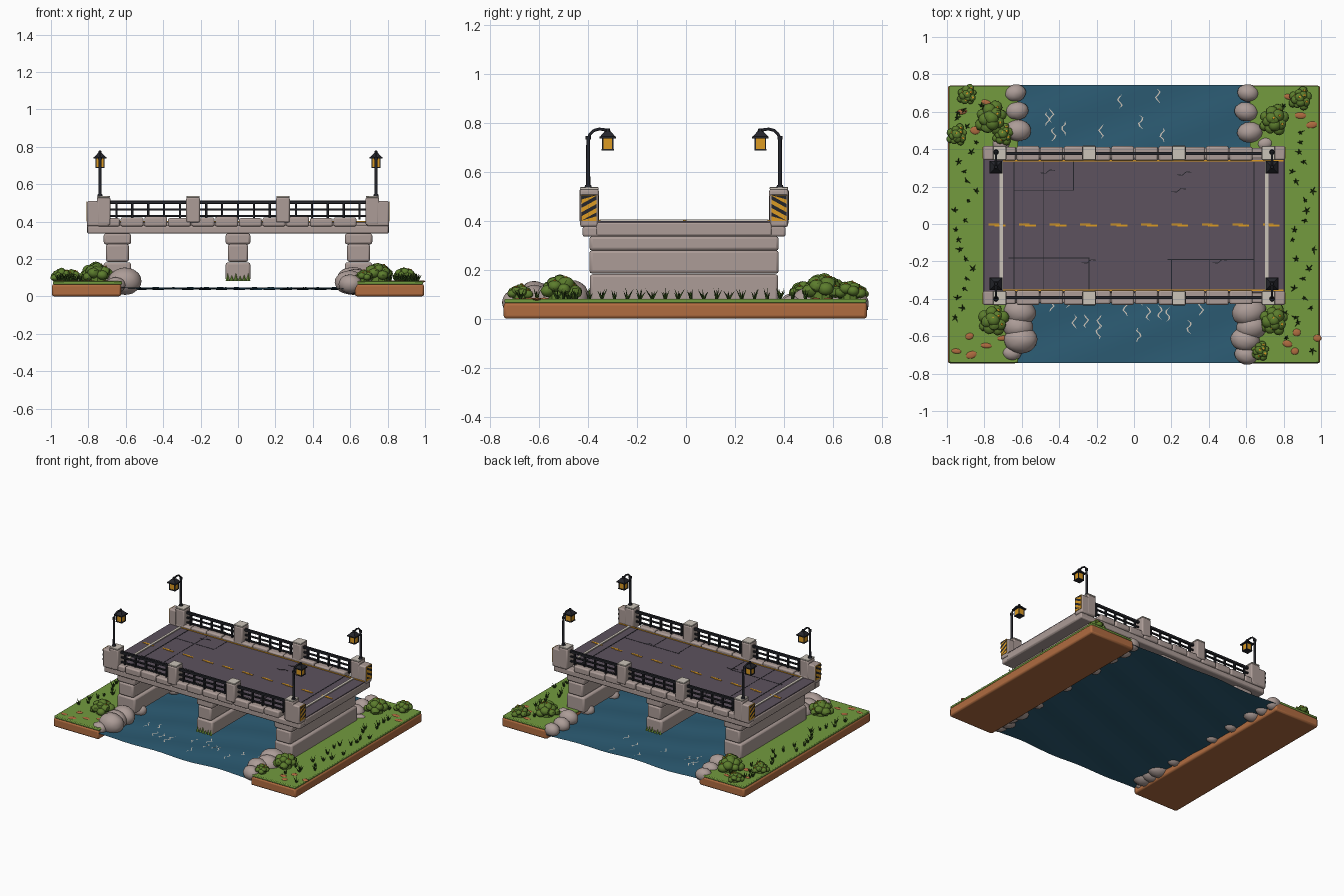
import bpy, bmesh, math, random
from mathutils import Matrix, Vector

if "Cube" in bpy.data.objects:
    bpy.data.objects.remove(bpy.data.objects["Cube"])
random.seed(7)
YC = -0.008          # bridge centre line

def mat(name, r, g, b):
    m = bpy.data.materials.new(name)
    lin = [((c / 255 + 0.055) / 1.055) ** 2.4 for c in (r, g, b)]
    m.diffuse_color = (*lin, 1)
    m.use_nodes = True
    m.node_tree.nodes["Principled BSDF"].inputs["Base Color"].default_value = m.diffuse_color
    return m
STONE = mat("warm_grey_stone", 172, 156, 151)
PALE = mat("pale_stone", 203, 195, 184)
ROAD = mat("purple_grey_asphalt", 93, 82, 94)
IRON = mat("black_iron", 36, 37, 43)
AMBER = mat("amber_yellow", 220, 155, 35)
WATER = mat("river_blue", 44, 92, 116)
GRASS = mat("grass_green", 115, 155, 62)
LEAF = mat("leaf_green", 92, 125, 45)
DARK = mat("dark_blade_green", 52, 82, 28)
SOIL = mat("brown_soil", 176, 108, 64)

class Part:
    """Gathers primitives in one mesh object."""
    def __init__(self, name, *mats):
        self.name, self.mats, self.bm = name, mats, bmesh.new()
    def tag(self, verts, mi):
        for f in {f for v in verts for f in v.link_faces}:
            f.material_index = mi
    def box(self, x0, x1, y0, y1, z0, z1, mi=0, rot=None):
        c = Matrix.Translation(((x0 + x1) / 2, (y0 + y1) / 2, (z0 + z1) / 2))
        s = Matrix.Diagonal((abs(x1 - x0), abs(y1 - y0), abs(z1 - z0), 1))
        v = bmesh.ops.create_cube(self.bm, size=1, matrix=c @ (rot or Matrix()) @ s)['verts']
        self.tag(v, mi)
    def cone(self, loc, r1, r2, h, seg=8, mi=0, rot=None):
        m = Matrix.Translation(loc) @ (rot or Matrix()) @ Matrix.Translation((0, 0, h / 2))
        v = bmesh.ops.create_cone(self.bm, cap_ends=True, segments=seg, radius1=r1, radius2=r2, depth=h, matrix=m)['verts']
        self.tag(v, mi)
    def ball(self, loc, size, sub=2, mi=0, jitter=0.0):
        m = Matrix.Translation(loc) @ Matrix.Rotation(random.uniform(-.3, .3), 4, 'Z') @ Matrix.Diagonal((*size, 1))
        v = bmesh.ops.create_icosphere(self.bm, subdivisions=sub, radius=1, matrix=m)['verts']
        for q in v:
            q.co += (q.co - Vector(loc)) * random.uniform(-jitter, jitter)
        self.tag(v, mi)
    def done(self, bevel=0, angle=40, segs=2):
        me = bpy.data.meshes.new(self.name)
        self.bm.to_mesh(me)
        self.bm.free()
        for m in self.mats:
            me.materials.append(m)
        ob = bpy.data.objects.new(self.name, me)
        bpy.context.collection.objects.link(ob)
        if bevel:
            b = ob.modifiers.new("bevel", 'BEVEL')
            b.width, b.segments = bevel, segs
        bpy.ops.object.select_all(action='DESELECT')
        ob.select_set(True)
        bpy.context.view_layer.objects.active = ob
        bpy.ops.object.shade_smooth_by_angle(angle=math.radians(angle))
        return ob

# banks: soil block with grass slab on top
soil, grass = Part("bank_soil", SOIL), Part("bank_grass", GRASS)
for s in (-1, 1):
    soil.box(s * .625, s * .995, -.745, .74, 0, .066)
    grass.box(s * .62, s * .99, -.742, .737, .064, .081)
soil.done(.012)
grass.done(.005)

# rippled river sheet
w = Part("river", WATER)
bmesh.ops.create_grid(w.bm, x_segments=48, y_segments=48, size=1)
wave = lambda x, y: .042 + .004 * math.sin(13 * x + 4 * y) + .003 * math.sin(19 * y - 7 * x)
for v in w.bm.verts:
    x, y = v.co.x * .635, v.co.y * .743
    v.co = (x, y, wave(x, y))
w.done(angle=80)

# pale wiggly current streaks
st = Part("water_streaks", PALE)
for i in range(24):
    x, y = random.uniform(-.5, .5), (1 if i < 9 else -1) * random.uniform(.42, .66)
    pts = [(x + .012 * math.sin(k * 1.6 + i), y + k * .015) for k in range(6)]
    prev = None
    for k, (px, py) in enumerate(pts):
        t = .004 if 0 < k < 5 else .001
        pair = [st.bm.verts.new((px + d, py, wave(px, py) + .003)) for d in (-t, t)]
        if prev:
            st.bm.faces.new((prev[0], prev[1], pair[1], pair[0]))
        prev = pair
st.done()

# layered abutments and centre pier
sup = Part("abutments_and_pier", STONE)
for cx, hw, z0 in ((-.645, .073, .07), (.645, .073, .07), (0, .066, .083)):
    for a, b, dx, dy in ((z0, .182, 0, .385), (.184, .28, -.012, .387), (.278, .337, 0, .387)):
        sup.box(cx - hw - dx, cx + hw + dx, YC - dy, YC + dy, a, b)
sup.done(.012, 50)

# moss spikes at the pier foot
moss = Part("pier_moss", GRASS)
for s in (-1, 1):
    for i in range(6):
        moss.cone((-.055 + i * .022, YC + s * .388, .083), .011, 0, random.uniform(.025, .045), 4)
moss.done()

# deck slab, end beams and curb blocks
deck = Part("deck_slab", STONE)
deck.box(-.805, .805, YC - .415, YC + .415, .335, .378)
deck.box(-.808, .808, YC - .36, YC + .36, .337, .395)
for s in (-1, 1):
    for i in range(11):
        x = -.693 + i * .1265
        deck.box(x - .061, x + .061, YC + s * .347, YC + s * (.421 + .003 * (i % 2)), .374, .418 + .004 * (i % 3))
deck.done(.009, 50)

# roadway with painted lines, joints and cracks
road = Part("roadway", ROAD)
road.box(-.803, .803, YC - .352, YC + .352, .388, .399)
road.done()
paint = Part("road_markings", AMBER, PALE, IRON)
for s in (-1, 1):
    paint.box(-.70, .80, YC + s * .341, YC + s * .351, .397, .403)
    paint.box(s * .70, s * .718, YC - .345, YC + .345, .397, .406, 1)
    paint.box(s * .638, s * .645, YC - .34, YC + .34, .397, .4005, 2)
for i in range(10):
    x = -.733 + i * .163
    paint.box(x - .045, x + .012, YC, YC + .012, .397, .402)
    paint.box(x - .012, x + .045, YC - .005, YC + .006, .397, .4025)
for x0, x1, y0, y1 in ((-.64, -.32, .178, .182), (-.325, -.321, .18, .34), (-.67, -.24, -.184, -.18),
                       (-.485, -.481, -.35, .34), (.18, .64, -.192, -.188), (.198, .202, -.35, -.19),
                       (-.242, -.238, -.35, -.18), (.40, .404, -.35, -.19)):
    paint.box(x0, x1, y0, y1, .397, .4003, 2)
for cx, cy in ((-.5, .27), (.23, .26), (-.28, -.21), (.42, -.21), (.2, .17)):
    for k in range(3):
        paint.box(cx + k * .024, cx + k * .024 + .03, cy + k * .008, cy + k * .008 + .004, .397, .4004, 2,
                  Matrix.Rotation(.7 if k % 2 else -.1, 4, 'Z'))
paint.done()

# parapet posts with pale caps
posts, caps = Part("parapet_posts", STONE), Part("post_caps", PALE)
for s in (-1, 1):
    ya, yb = YC + s * .350, YC + s * .425
    for e in (-1, 1):
        posts.box(e * .69, e * .808, ya, yb, .375, .51)
        posts.box(e * .682, e * .755, ya - s * .002, yb + s * .001, .38, .529)
        caps.box(e * .684, e * .753, ya, yb, .527, .537)
        posts.box(e * .203, e * .277, ya - s * .002, yb + s * .003, .395, .53)
        caps.box(e * .205, e * .275, ya, yb, .528, .538)
posts.done(.009, 50)
caps.done(.003)

# iron railings
rail = Part("railings", IRON)
for s in (-1, 1):
    y = YC + s * .385
    for z, t in ((.503, .009), (.465, .006), (.43, .006)):
        rail.box(-.69, .69, y - t, y + t, z - t, z + t)
    for c, hw in ((-.48, .2), (0, .2), (.48, .2)):
        for i in range(5):
            x = c - hw + .03 + i * (hw - .03) / 2
            rail.box(x - .006, x + .006, y - .009, y + .009, .41, .505)
rail.done(.002, segs=1)

# hazard panels: amber plate with slanted black stripes cut to its edges
hz = Part("hazard_panels", AMBER, IRON)
for e in (-1, 1):
    for s in (-1, 1):
        c = YC + s * .388
        hz.box(e * .806, e * .811, c - .031, c + .031, .400, .506)
        for k in range(4):
            zb = .385 + k * .034
            q = [(c - s * .031 * a, min(max(zb + d, .401), .505)) for a, d in ((-1, .0), (1, .034), (1, .05), (-1, .016))]
            vs = [hz.bm.verts.new((e * .8125, y, z)) for y, z in q]
            f = hz.bm.faces.new(vs if e * s < 0 else vs[::-1])
            f.material_index = 1
hz.done()

# street lamps: pole, curved arm, caged lantern
for e in (-1, 1):
    for s in (-1, 1):
        tag = ("left" if e < 0 else "right") + ("_front" if s < 0 else "_back")
        x, y = e * .738, YC + s * .392
        ly = YC + s * .312
        cu = bpy.data.curves.new("lamp_arm_" + tag, 'CURVE')
        cu.dimensions, cu.bevel_depth, cu.bevel_resolution = '3D', .006, 2
        sp = cu.splines.new('POLY')
        path = [(y, .735), (y - s * .008, .755), (y - s * .025, .77), (y - s * .045, .775), (y - s * .065, .773), (ly, .765)]
        sp.points.add(len(path) - 1)
        for p, (a, b) in zip(sp.points, path):
            p.co = (x, a, b, 1)
        cu.materials.append(IRON)
        bpy.context.collection.objects.link(bpy.data.objects.new(cu.name, cu))
        L = Part("street_lamp_" + tag, IRON, AMBER)
        L.cone((x, y, .53), .009, .0075, .21, 10)
        L.cone((x, y, .535), .015, .012, .012, 10)
        L.cone((x, y, .732), .011, .011, .014, 10)
        L.box(x - .021, x + .021, ly - .021, ly + .021, .692, .74, 1)
        for a in (-1, 1):
            for b in (-1, 1):
                L.box(x + a * .018, x + a * .024, ly + b * .018, ly + b * .024, .69, .74)
        L.box(x - .025, x + .025, ly - .025, ly + .025, .687, .693)
        L.box(x - .034, x + .034, ly - .034, ly + .034, .737, .744)
        L.cone((x, ly, .744), .045, .016, .022, 4, 0, Matrix.Rotation(math.pi / 4, 4, 'Z'))
        L.cone((x, ly, .764), .012, .008, .014, 6)
        L.done()

# river edge boulders
rk = Part("boulders", STONE)
rocks = [(-.635, .70, .055), (-.625, .605, .058), (-.62, .5, .068), (-.71, .43, .05),
         (.61, .70, .055), (.60, .60, .06), (.62, .49, .065), (.70, .43, .045),
         (-.61, -.47, .082), (-.62, -.55, .078), (-.605, -.62, .085), (-.655, -.69, .05),
         (.615, -.47, .088), (.63, -.55, .08), (.595, -.62, .075), (.60, -.70, .06),
         (-.60, -.30, .05), (-.60, .1, .045), (-.6, .3, .05), (.60, -.3, .05), (.60, 0, .045), (.6, .3, .05),
         (-.71, .55, .035), (.7, .62, .035), (-.7, -.62, .035), (.69, -.66, .035)]
for x, y, r in rocks:
    rk.ball((x, y, .03 + r * .6), (r * 1.05, r * .85, r * .85), 3, 0, .02)
rk.done(angle=60)

# bushes: leafy clumps with amber blossoms
bush = Part("bushes", LEAF, AMBER)
for x, y, r in ((-.89, .69, .055), (-.76, .565, .09), (-.945, .475, .06), (-.70, .48, .06), (.89, .67, .065),
                (.75, .555, .085), (-.75, -.515, .085), (.75, -.515, .085), (.675, -.68, .052)):
    n = 13
    for i in range(n):
        a, d = i * 2.4, r * .75 * math.sqrt(i / n)
        px, py = x + d * math.cos(a), y + d * math.sin(a)
        pz = .085 + r * (1.0 - .75 * (i / n)) * .8
        q = r * random.uniform(.3, .42)
        bush.ball((px, py, pz), (q, q, q * .85), 2, 0, .05)
        if i % 2:
            bush.ball((px + q * .3, py, pz + q * .82), (.007, .007, .004), 1, 1)
    bush.cone((x, y, .078), r * .55, r * .5, r * .5, 8)
bush.done(angle=30)

# grass tufts
tuft = Part("grass_tufts", DARK)
spots = [(s * random.uniform(.84, .965), -.5 + i * .052) for s in (-1, 1) for i in range(20)]
spots += [(s * random.uniform(.8, .96), random.choice((-1, 1)) * random.uniform(.45, .7)) for s in (-1, 1) for i in range(6)]
for x, y in spots:
    for k in range(5):
        rot = Matrix.Rotation(k * 1.257 + x * 9, 4, 'Z') @ Matrix.Rotation(random.uniform(.2, .65), 4, 'Y')
        tuft.cone((x, y, .078), .006, 0, random.uniform(.03, .055), 3, 0, rot)
tuft.done()

# flat earth-coloured stones in the grass
peb = Part("earth_patches", SOIL)
for x, y in ((-.95, -.68), (-.88, -.60), (-.79, -.65), (-.70, -.61), (-.87, -.70), (-.92, .6), (-.79, .65),
             (-.85, .50), (.87, -.58), (.82, -.64), (.98, -.61), (.86, -.68), (.89, .58), (.83, .68), (.95, .53)):
    peb.ball((x, y, .08), (random.uniform(.02, .033), random.uniform(.014, .022), .006), 2)
peb.done()
